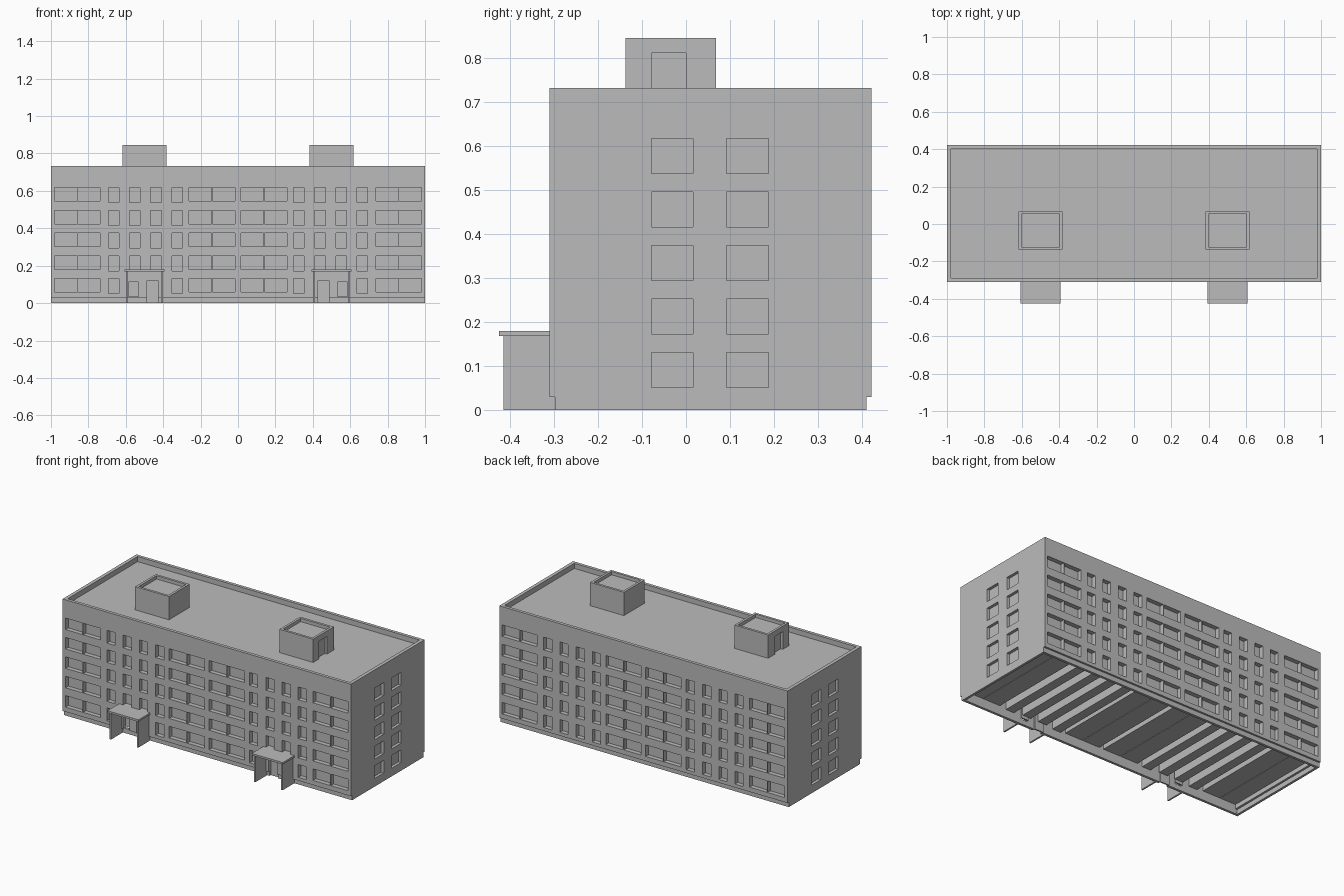
import bpy
import bmesh
from mathutils import Matrix, Vector

if "Cube" in bpy.data.objects:
    bpy.data.objects.remove(bpy.data.objects["Cube"])

grey = bpy.data.materials.new("plain_grey")
grey.use_nodes = True
grey.diffuse_color = (0.5, 0.5, 0.5, 1)
grey.node_tree.nodes["Principled BSDF"].inputs["Base Color"].default_value = (0.5, 0.5, 0.5, 1)


def boxes(name, parts, helper=False):
    """One object made of boxes, each given as (x0, x1, y0, y1, z0, z1)."""
    bm = bmesh.new()
    for x0, x1, y0, y1, z0, z1 in parts:
        centre = Vector((x0 + x1, y0 + y1, z0 + z1)) / 2
        size = (abs(x1 - x0), abs(y1 - y0), abs(z1 - z0), 1)
        bmesh.ops.create_cube(bm, size=1, matrix=Matrix.Translation(centre) @ Matrix.Diagonal(size))
    mesh = bpy.data.meshes.new(name)
    bm.to_mesh(mesh)
    bm.free()
    mesh.materials.append(grey)
    obj = bpy.data.objects.new(name, mesh)
    bpy.context.collection.objects.link(obj)
    obj.hide_render = helper
    if helper:
        obj.hide_set(True)
        obj.display_type = 'WIRE'
    return obj


def cut(obj, cutter):
    mod = obj.modifiers.new(cutter.name, 'BOOLEAN')
    mod.operation = 'DIFFERENCE'
    mod.solver = 'EXACT'
    mod.object = cutter


def mirrored(parts):
    return [(s * a, s * b, *rest) for a, b, *rest in parts for s in (1, -1)]


# Main dimensions
FRONT, BACK, TOP, ROOF = -0.31, 0.422, 0.732, 0.70
STEP, RECESS, SKIRT = 0.012, 0.028, 0.03
IN_FRONT, IN_BACK = FRONT + RECESS, BACK - RECESS
FLOORS = [0.051 + 0.1216 * i for i in range(5)]
WIDE = [(0.016, 0.136), (0.141, 0.261), (0.737, 0.857), (0.861, 0.98)]
NARROW = [(0.297, 0.354), (0.41, 0.468), (0.523, 0.58), (0.635, 0.692)]
SIDE = [(-0.078, 0.016), (0.092, 0.187)]

# Window openings and the long room boxes behind them
openings, rooms, side_openings, side_panes = [], [], [], []
for level, z in enumerate(FLOORS):
    for spans, low in ((WIDE, z + 0.008), (NARROW, z)):
        for i, (a, b) in enumerate(spans):
            high = z + 0.08
            openings.append((a, b, IN_BACK - 0.02, BACK + 0.05, low, high))
            entrance = level == 0 and spans is NARROW and i in (1, 2)
            if not entrance:
                openings.append((a, b, FRONT - 0.05, IN_FRONT + 0.02, low, high))
            start = IN_FRONT + 0.012 if entrance else IN_FRONT
            rooms.append((a - 0.001, b + 0.001, start, IN_BACK, low - 0.001, high + 0.001))
    for a, b in SIDE:
        side_openings.append((0.95, 1.05, a, b, z, z + 0.08))
        side_panes.append((0.972, 0.982, a - 0.002, b + 0.002, z - 0.002, z + 0.082))

# Entrance door and small hall window
DOOR = (0.427, 0.486, 0, 0.12)
HALL = (0.535, 0.582, 0.036, 0.115)
for a, b, low, high in (DOOR, HALL):
    openings.append((a, b, FRONT - 0.05, IN_FRONT + 0.02, low - 0.01, high))
doors = [(a - 0.002, b + 0.002, IN_FRONT - 0.003, IN_FRONT + 0.006, low, high + 0.002)
         for a, b, low, high in (DOOR, HALL)]

# Hollow body with parapet, open underneath
body = boxes("building_walls", [(-1, 1, FRONT, BACK, SKIRT, TOP)])
cavity = boxes("cavity_cutter", [(-0.972, 0.972, IN_FRONT, IN_BACK, -0.1, ROOF - 0.03)], True)
roof_well = boxes("roof_cutter", [(-0.978, 0.978, FRONT + 0.02, BACK - 0.02, ROOF, 1)], True)
windows = boxes("window_cutter", mirrored(openings), True)
side_windows = boxes("side_window_cutter", mirrored(side_openings), True)
for cutter in (cavity, roof_well, windows, side_windows):
    cut(body, cutter)

# Set-back skirt around the foot
skirt = boxes("base_skirt", [(-1, 1, FRONT + STEP, BACK - STEP, 0, SKIRT)])
skirt_well = boxes("skirt_cutter", [(-0.985, 0.985, IN_FRONT, IN_BACK, -0.1, 0.1)], True)
door_gap = boxes("door_cutter", mirrored([(DOOR[0], DOOR[1], FRONT - 0.1, IN_FRONT + 0.02, -0.1, 0.1)]), True)
cut(skirt, skirt_well)
cut(skirt, door_gap)

boxes("window_rooms", mirrored(rooms))
boxes("side_window_panes", mirrored(side_panes))
boxes("entrance_doors", mirrored(doors))

# Roof access huts with a rimmed top and an outward or inward door
HUT = (0.383, 0.617, -0.137, 0.068)
for name, s in (("left", 1), ("right", -1)):
    a, b, y0, y1 = HUT
    hut = boxes(name + "_roof_hut", [(s * a, s * b, y0, y1, ROOF - 0.01, 0.846)])
    hut_cut = boxes(name + "_hut_cutter", [
        (s * (a + 0.015), s * (b - 0.015), y0 + 0.015, y1 - 0.015, 0.825, 0.9),
        (s * (b - 0.015), s * (b + 0.05), -0.078, 0.0, ROOF, 0.811)], True)
    cut(hut, hut_cut)

# Entrance porches: two side walls and a slab
porch = [(0.401, 0.411, -0.415, FRONT + 0.015, 0, 0.169),
         (0.590, 0.600, -0.415, FRONT + 0.015, 0, 0.169)]
boxes("porch_walls", mirrored(porch))
boxes("porch_roofs", mirrored([(0.393, 0.608, -0.425, IN_FRONT, 0.168, 0.18)]))
